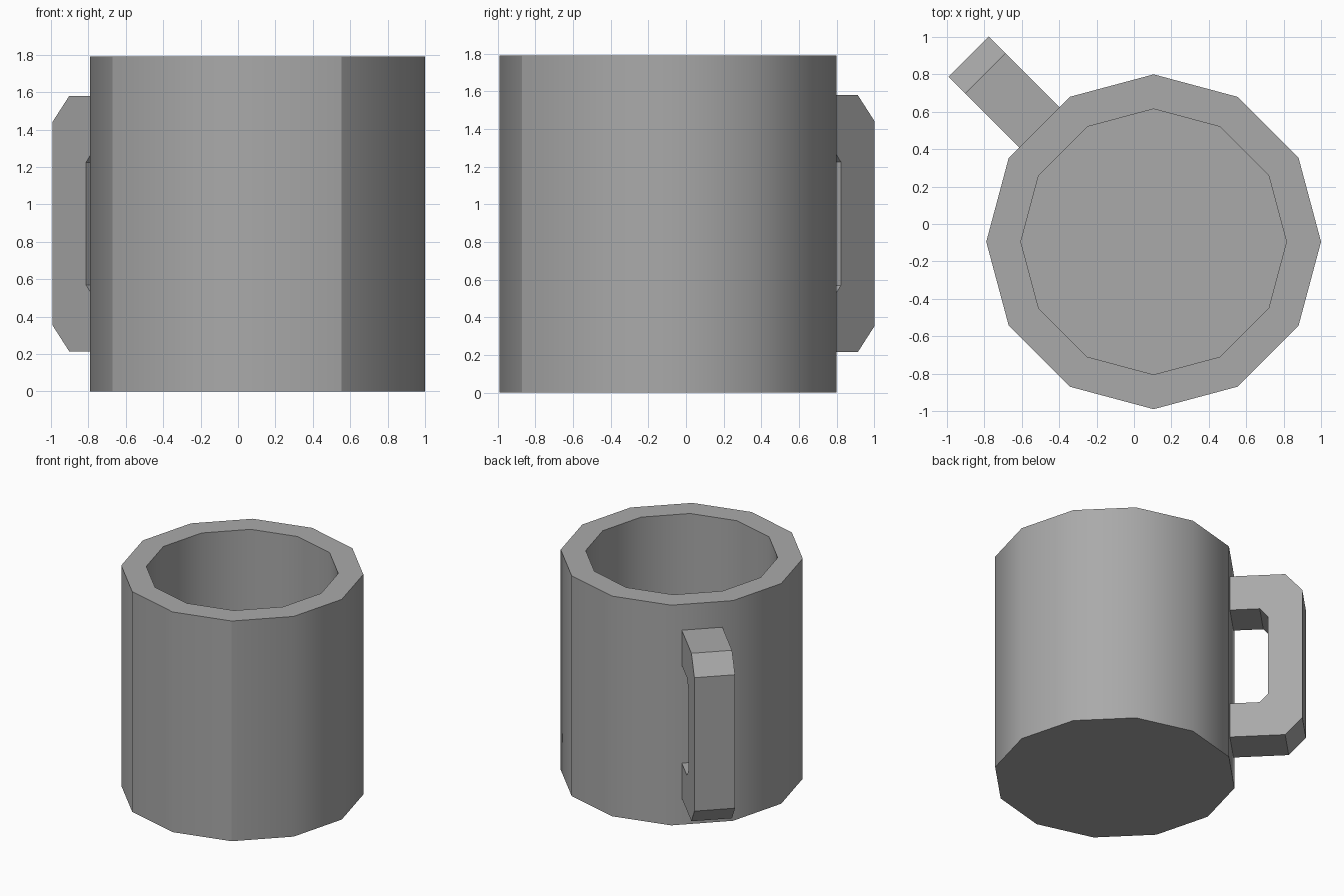
import bpy, bmesh, math
from mathutils import Matrix, Vector

cube = bpy.data.objects.get("Cube")
if cube:
    bpy.data.objects.remove(cube, do_unlink=True)

CENTRE = Vector((0.105, -0.095, 0))
SIDES = 12
HEIGHT = 1.79

grey = bpy.data.materials.new("plain_grey")
grey.use_nodes = True
colour = (0.4, 0.4, 0.4, 1)
grey.diffuse_color = colour
grey.node_tree.nodes["Principled BSDF"].inputs["Base Color"].default_value = colour


def finish(bm, name):
    bmesh.ops.recalc_face_normals(bm, faces=bm.faces)
    mesh = bpy.data.meshes.new(name)
    bm.to_mesh(mesh)
    bm.free()
    mesh.materials.append(grey)
    obj = bpy.data.objects.new(name, mesh)
    obj.location = CENTRE
    bpy.context.collection.objects.link(obj)
    return obj


# Cup: outer wall, rim, inner wall and floor as stacked rings
bm = bmesh.new()
rings = []
for radius, z in ((0.895, 0), (0.895, HEIGHT), (0.71, HEIGHT), (0.71, 0.18)):
    angles = [math.tau * i / SIDES for i in range(SIDES)]
    rings.append([bm.verts.new((radius * math.cos(a), radius * math.sin(a), z)) for a in angles])
for low, high in zip(rings, rings[1:]):
    for i in range(SIDES):
        j = (i + 1) % SIDES
        bm.faces.new((low[i], low[j], high[j], high[i]))
bm.faces.new(rings[0])
bm.faces.new(rings[-1])
bmesh.ops.recalc_face_normals(bm, faces=bm.faces)

# Smooth walls, with hard rims and two hard creases on the outside
for face in bm.faces:
    face.smooth = True
for edge in bm.edges:
    edge.smooth = edge.calc_face_angle() < math.radians(40)
for i in (7, 10):
    bm.edges.get((rings[0][i], rings[1][i])).smooth = False
finish(bm, "cup")

# Handle: C-shaped side profile with clipped corners, mirrored top to bottom
MID = 0.8975
upper = [(0.8, 1.58), (1.273, 1.58), (1.4, 1.44)]
upper_hole = [(1.146, 1.225), (1.085, 1.295), (0.8, 1.295)]


def flip(points):
    return [(r, 2 * MID - z) for r, z in reversed(points)]


profile = upper + flip(upper) + flip(upper_hole) + upper_hole
bm = bmesh.new()
side = bm.faces.new([bm.verts.new((r, -0.152, z)) for r, z in profile])
extruded = bmesh.ops.extrude_face_region(bm, geom=[side])["geom"]
bmesh.ops.translate(bm, vec=(0, 0.304, 0),
                    verts=[v for v in extruded if isinstance(v, bmesh.types.BMVert)])
bmesh.ops.rotate(bm, verts=bm.verts, matrix=Matrix.Rotation(math.radians(135), 3, "Z"))
finish(bm, "handle")
